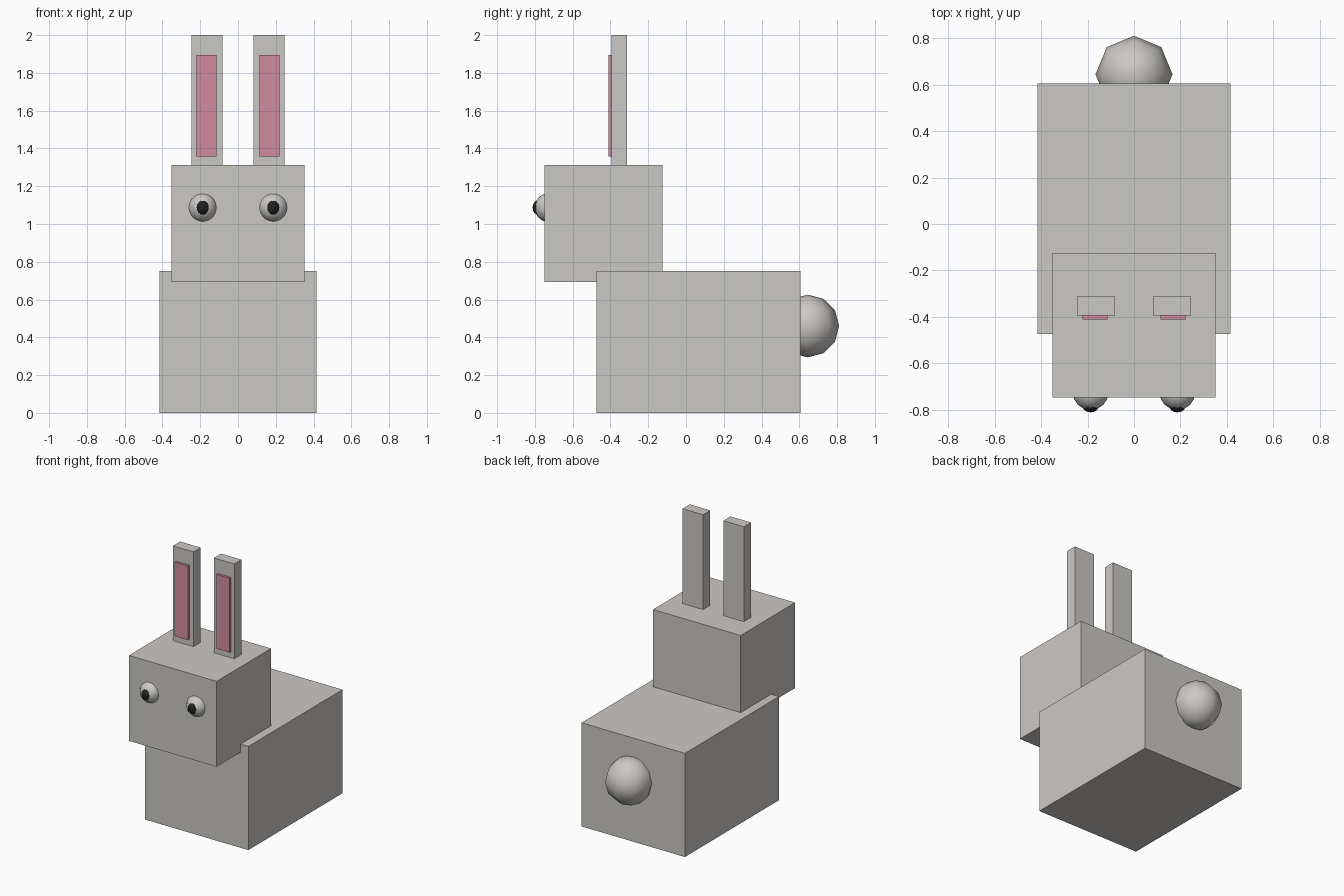
import bpy
from mathutils import Vector

if "Cube" in bpy.data.objects:
    bpy.data.objects.remove(bpy.data.objects["Cube"], do_unlink=True)


def material(name, rgb):
    m = bpy.data.materials.new(name)
    m.use_nodes = True
    colour = (*rgb, 1.0)
    m.diffuse_color = colour
    m.node_tree.nodes["Principled BSDF"].inputs["Base Color"].default_value = colour
    return m


fur = material("warm grey fur", (0.60, 0.58, 0.55))
pink = material("ear pink", (0.64, 0.26, 0.35))
black = material("pupil black", (0.015, 0.015, 0.015))


def box(name, low, high, mat):
    low, high = Vector(low), Vector(high)
    bpy.ops.mesh.primitive_cube_add(size=1, location=(low + high) / 2)
    ob = bpy.context.object
    ob.name = name
    ob.scale = high - low
    bpy.ops.object.transform_apply(location=False, rotation=False, scale=True)
    ob.data.materials.append(mat)


def ball(name, centre, radii, mat, segments, rings):
    bpy.ops.mesh.primitive_uv_sphere_add(segments=segments, ring_count=rings,
                                         radius=1, location=centre)
    ob = bpy.context.object
    ob.name = name
    ob.scale = radii
    bpy.ops.object.transform_apply(location=False, rotation=False, scale=True)
    bpy.ops.object.shade_smooth()
    ob.data.materials.append(mat)


# Body, head and tail
box("body", (-0.415, -0.474, 0), (0.415, 0.605, 0.752), fur)
box("head", (-0.352, -0.748, 0.692), (0.352, -0.124, 1.312), fur)
ball("tail", (0, 0.645, 0.46), (0.166, 0.166, 0.166), fur, 8, 6)

# Ears and eyes on both sides
for side, s in (("left", 1), ("right", -1)):
    x = s * 0.164
    box(side + "_ear", (x - 0.082, -0.394, 1.30), (x + 0.082, -0.312, 2.0), fur)
    x = s * 0.168
    box(side + "_inner_ear", (x - 0.053, -0.411, 1.358), (x + 0.053, -0.39, 1.896), pink)
    x = s * 0.187
    ball(side + "_eye", (x, -0.725, 1.087), (0.077, 0.077, 0.077), fur, 16, 12)
    ball(side + "_pupil", (x, -0.785, 1.087), (0.035, 0.027, 0.038), black, 12, 8)
